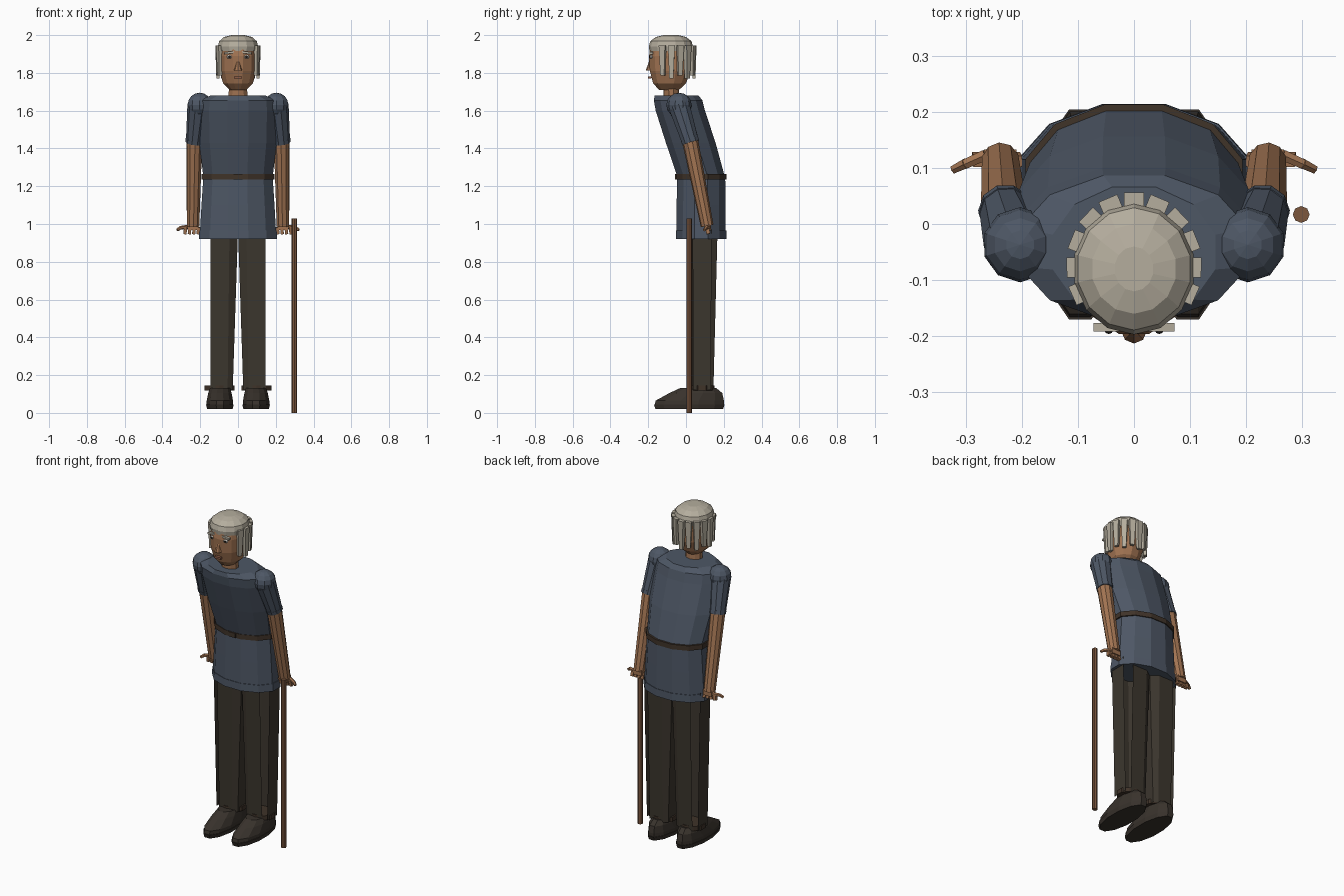
import bpy, bmesh, math
from mathutils import Vector

if "Cube" in bpy.data.objects:
    bpy.data.objects.remove(bpy.data.objects["Cube"])


def material(name, rgb):
    m = bpy.data.materials.new(name)
    m.use_nodes = True
    m.diffuse_color = (*rgb, 1)
    m.node_tree.nodes["Principled BSDF"].inputs["Base Color"].default_value = (*rgb, 1)
    return m


SHIRT = material("slate blue cloth", (.075, .095, .13))
SKIN = material("brown skin", (.36, .175, .085))
HAIR = material("grey hair", (.46, .42, .34))
PANTS = material("dark trousers", (.045, .037, .027))
SHOE = material("dark leather", (.04, .032, .025))
BELT = material("belt leather", (.05, .033, .022))
WOOD = material("cane wood", (.2, .095, .048))
LIP = material("lips", (.27, .11, .065))
WHITE = material("eye white", (.65, .63, .58))
DARK = material("pupil", (.015, .012, .01))


def finish(name, bm, mat):
    bmesh.ops.recalc_face_normals(bm, faces=bm.faces)
    me = bpy.data.meshes.new(name)
    bm.to_mesh(me)
    bm.free()
    me.materials.append(mat)
    ob = bpy.data.objects.new(name, me)
    bpy.context.collection.objects.link(ob)
    return ob


def loft(name, mat, rings, sides=12):
    """Skin horizontal ellipses given as (x, y, z, radius x, radius y)."""
    bm = bmesh.new()
    loops = []
    for x, y, z, rx, ry in rings:
        angles = [2 * math.pi * (i + .5) / sides for i in range(sides)]
        loops.append([bm.verts.new((x + rx * math.cos(a), y + ry * math.sin(a), z)) for a in angles])
    for low, high in zip(loops, loops[1:]):
        for i in range(sides):
            j = (i + 1) % sides
            bm.faces.new((low[i], low[j], high[j], high[i]))
    bm.faces.new(loops[0])
    bm.faces.new(loops[-1])
    return finish(name, bm, mat)


def trouser_leg(name, s, rings):
    """Eight-sided tube with open slits at its two outer corners."""
    bm = bmesh.new()
    loops = []
    for x, z, rx, ry, fx, fy in rings:
        outline = ((rx, -fy), (rx, fy), (fx, ry), (-fx, ry), (-rx, fy), (-rx, -fy), (-fx, -ry), (fx, -ry))
        loops.append([bm.verts.new((s * (x + px), .085 + py, z)) for px, py in outline])
    for low, high in zip(loops, loops[1:]):
        for i in (0, 2, 3, 4, 5, 6):
            j = (i + 1) % 8
            quad = (low[i], low[j], high[j], high[i])
            bm.faces.new(quad if s > 0 else quad[::-1])
    finish(name, bm, PANTS)


def box(name, mat, centre, size, rot=(0, 0, 0), taper=1):
    bm = bmesh.new()
    bmesh.ops.create_cube(bm, size=1)
    for v in bm.verts:
        k = taper if v.co.z < 0 else 1
        v.co = Vector((v.co.x * size[0] * k, v.co.y * size[1] * k, v.co.z * size[2]))
    ob = finish(name, bm, mat)
    ob.location, ob.rotation_euler = centre, rot
    return ob


def ball(name, mat, centre, scale, segments=10, rings=8):
    bm = bmesh.new()
    bmesh.ops.create_uvsphere(bm, u_segments=segments, v_segments=rings, radius=1)
    for v in bm.verts:
        v.co = Vector(v.co[i] * scale[i] for i in range(3))
    ob = finish(name, bm, mat)
    ob.location = centre
    return ob


def rod(name, mat, a, b, r1, r2, sides=10):
    """Tapered limb between two points."""
    a, b = Vector(a), Vector(b)
    bm = bmesh.new()
    bmesh.ops.create_cone(bm, cap_ends=True, segments=sides, radius1=r1, radius2=r2, depth=(b - a).length)
    ob = finish(name, bm, mat)
    ob.location = (a + b) / 2
    ob.rotation_euler = (b - a).to_track_quat('Z', 'Y').to_euler()
    return ob


# Stooped tunic, belt and skirt
loft("tunic_body", SHIRT, [
    (0, .08, 1.25, .19, .13), (0, .025, 1.43, .212, .136), (0, -.03, 1.6, .217, .135),
    (0, -.042, 1.655, .212, .133), (0, -.05, 1.68, .15, .12)])
loft("tunic_skirt", SHIRT, [(0, .08, .965, .208, .135), (0, .08, 1.1, .2, .134), (0, .08, 1.25, .19, .132)])
loft("skirt_hem", SHIRT, [(0, .08, .92, .214, .139), (0, .08, .965, .212, .138)])
loft("belt", BELT, [(0, .08, 1.235, .2, .138), (0, .08, 1.265, .2, .138)])
box("belt_buckle", BELT, (0, -.053, 1.25), (.045, .012, .028))

# Head
loft("neck", SKIN, [(0, -.075, 1.64, .053, .042), (0, -.082, 1.76, .05, .04)], 10)
loft("head", SKIN, [
    (0, -.09, 1.71, .045, .055), (0, -.087, 1.745, .082, .09), (0, -.083, 1.81, .1, .112),
    (0, -.083, 1.89, .103, .117), (0, -.08, 1.96, .092, .105)])
loft("hair_cap", HAIR, [
    (0, -.08, 1.915, .104, .113), (0, -.08, 1.94, .109, .117), (0, -.08, 1.968, .102, .109),
    (0, -.08, 1.99, .076, .08), (0, -.08, 2.0, .035, .04)], 14)
LOCKS = 11
for i in range(LOCKS):
    a = math.radians(-24 + 228 * i / (LOCKS - 1))
    length = .175 if i % 2 else .16
    box("hair_lock", HAIR, (.106 * math.cos(a), -.075 + .117 * math.sin(a), 1.945 - length / 2),
        (.028, .036, length), (0, 0, a), .6)

# Face
rod("nose", SKIN, (0, -.19, 1.812), (0, -.188, 1.875), .023, .003, 8)
box("mouth", LIP, (0, -.191, 1.775), (.04, .018, .012))
for s, side in ((1, "left"), (-1, "right")):
    ball(side + "_eye", WHITE, (s * .045, -.184, 1.885), (.016, .009, .01), 8, 6)
    ball(side + "_pupil", DARK, (s * .045, -.191, 1.885), (.007, .005, .007), 8, 6)
    box(side + "_brow", HAIR, (s * .047, -.184, 1.907), (.05, .016, .011), (0, s * .12, 0))

    # Arms and sleeves
    elbow = (s * .23, .025, 1.43)
    ball(side + "_shoulder", SHIRT, (s * .203, -.037, 1.63), (.067, .067, .065))
    rod(side + "_sleeve", SHIRT, (s * .208, -.038, 1.63), elbow, .06, .046)
    rod(side + "_sleeve_cuff", SHIRT, (s * .228, .019, 1.45), elbow, .049, .048)
    rod(side + "_forearm", SKIN, (s * .231, .02, 1.45), (s * .238, .112, .99), .043, .034)

    # Hand with short fingers and a spread thumb
    box(side + "_palm", SKIN, (s * .238, .115, .985), (.058, .035, .035))
    for x in (.21, .233, .256, .279):
        box(side + "_finger", SKIN, (s * x, .115, .965), (.017, .02, .036), (.2, s * -.1, 0))
    rod(side + "_thumb", SKIN, (s * .265, .123, .985), (s * .303, .106, .98), .011, .01, 6)
    rod(side + "_thumb_tip", SKIN, (s * .3, .108, .983), (s * .322, .097, .968), .01, .008, 6)

    # Trouser legs and ankle cuffs
    trouser_leg(side + "_trouser_leg", s, [
        (.1, .12, .072, .06, .045, .047), (.095, .97, .095, .082, .05, .05)])
    loft(side + "_ankle_cuff", BELT, [(s * .098, .085, .118, .084, .066), (s * .098, .085, .145, .084, .066)], 10)

    # Shoes
    loft(side + "_sole", SHOE, [(s * .096, .017, .02, .07, .185), (s * .096, .017, .045, .076, .194)])
    loft(side + "_shoe", SHOE, [
        (s * .096, .017, .04, .073, .19), (s * .096, .02, .065, .072, .187),
        (s * .096, .052, .105, .064, .145), (s * .094, .065, .132, .055, .098)])

# Walking stick
rod("cane", WOOD, (.298, .017, 0), (.298, .017, 1.03), .015, .015, 8)
